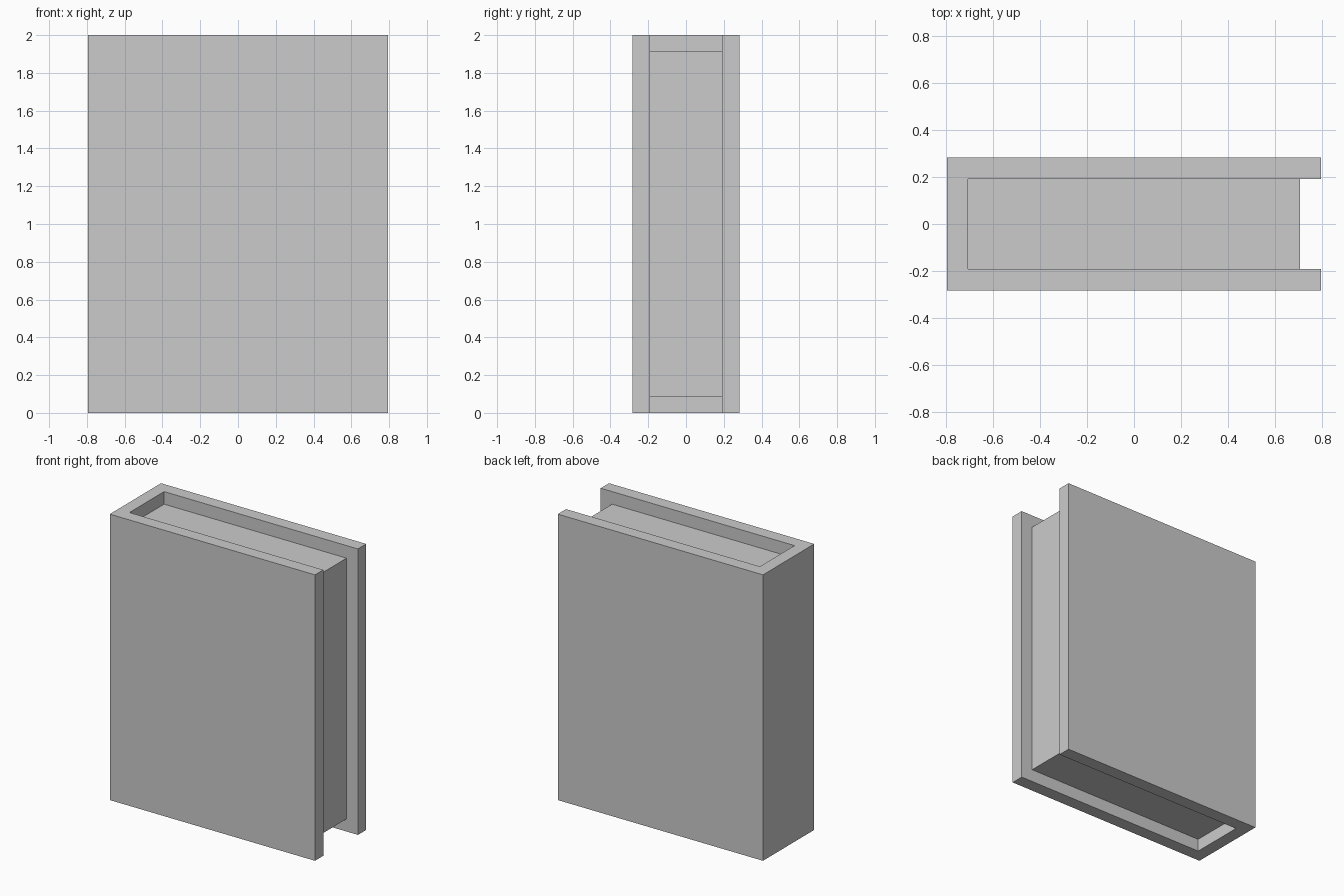
import bpy
import bmesh

if "Cube" in bpy.data.objects:
    bpy.data.objects.remove(bpy.data.objects["Cube"])

HALF_W, HALF_D, HEIGHT = 0.794, 0.283, 2.0   # outer book size
BOARD = 0.0915                               # cover thickness
INSET = 0.088                                # page setback from cover edges


def extrude_profile(name, points, z0, z1):
    """Extrude a closed xy outline from z0 up to z1."""
    bm = bmesh.new()
    base = bm.faces.new([bm.verts.new((x, y, z0)) for x, y in points])
    top = bmesh.ops.extrude_face_region(bm, geom=[base])["geom"]
    verts = [v for v in top if isinstance(v, bmesh.types.BMVert)]
    bmesh.ops.translate(bm, verts=verts, vec=(0, 0, z1 - z0))
    bmesh.ops.recalc_face_normals(bm, faces=bm.faces)
    mesh = bpy.data.meshes.new(name)
    bm.to_mesh(mesh)
    bm.free()
    obj = bpy.data.objects.new(name, mesh)
    bpy.context.collection.objects.link(obj)
    return obj


inner_x = HALF_W - INSET
inner_y = HALF_D - BOARD

# Cover: two boards joined by the spine on the left, open on the right
extrude_profile("book_cover", [
    (-HALF_W, -HALF_D), (HALF_W, -HALF_D), (HALF_W, -inner_y),
    (-inner_x, -inner_y), (-inner_x, inner_y),
    (HALF_W, inner_y), (HALF_W, HALF_D), (-HALF_W, HALF_D),
], 0, HEIGHT)

# Page block: set back from the three open edges
extrude_profile("page_block", [
    (-inner_x, -inner_y), (inner_x, -inner_y),
    (inner_x, inner_y), (-inner_x, inner_y),
], INSET, HEIGHT - INSET)
